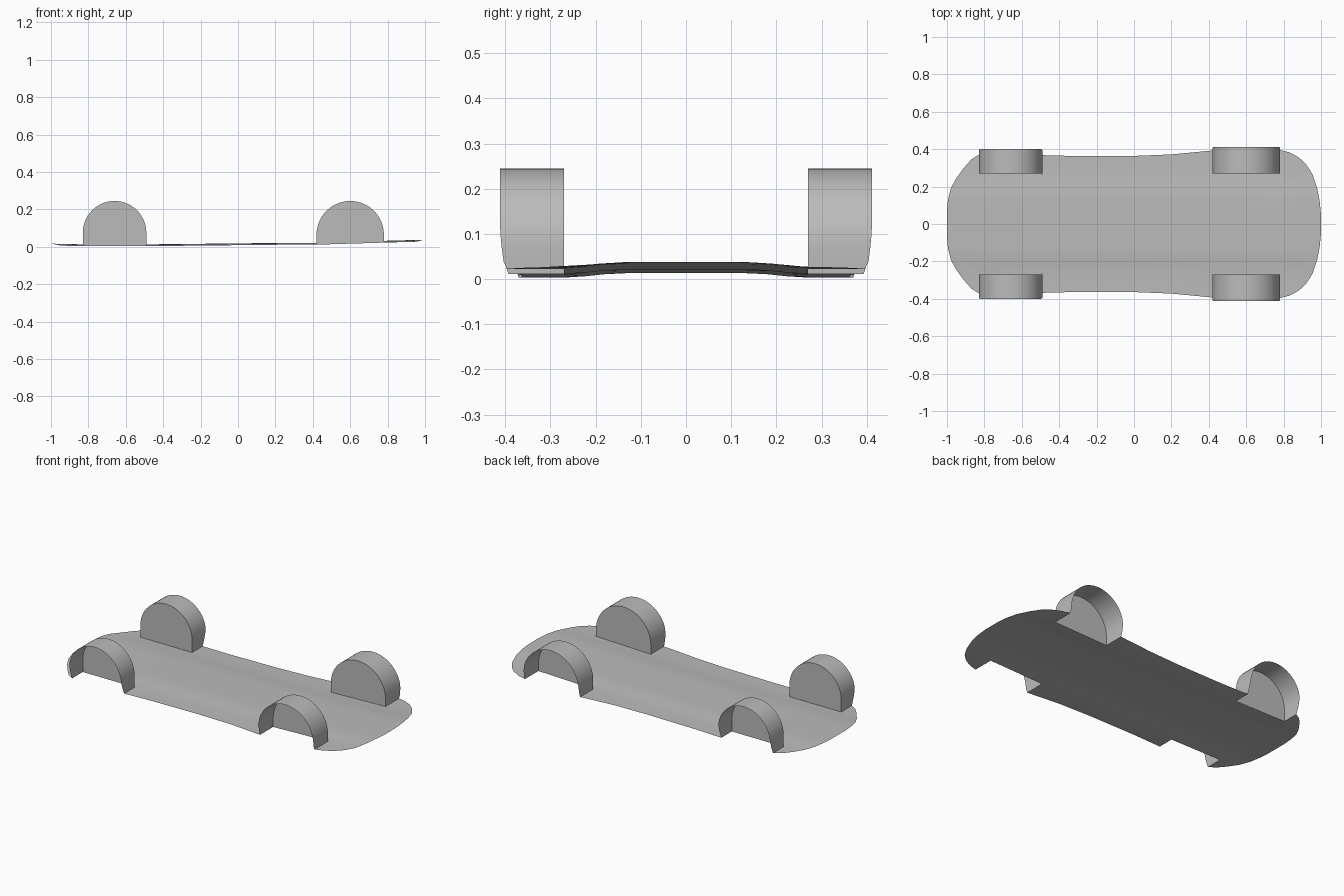
import bpy, bmesh, math

if "Cube" in bpy.data.objects:
    bpy.data.objects.remove(bpy.data.objects["Cube"], do_unlink=True)

grey = bpy.data.materials.new("plain grey")
grey.use_nodes = True
COLOUR = (0.5, 0.5, 0.5, 1)
grey.diffuse_color = COLOUR
grey.node_tree.nodes["Principled BSDF"].inputs["Base Color"].default_value = COLOUR

# Half width of the floor along its length, and its centre line height
OUTLINE = [(-1, .07), (-.995, .13), (-.98, .19), (-.95, .245), (-.91, .30), (-.87, .345),
           (-.83, .37), (-.49, .368), (-.3, .363), (0, .364), (.2, .372), (.42, .393),
           (.78, .396), (.83, .383), (.88, .357), (.92, .32), (.955, .265), (.98, .19),
           (.993, .12), (1, .05)]
HEIGHT = [(-1, .017), (-.83, .013), (-.49, .013), (.25, .021), (.42, .021), (.78, .032), (1, .038)]
WELLS = {"rear": (-.83, -.49, .400), "front": (.42, .78, .412)}
INNER = .27
TOP = .245


def sample(table, x):
    for (x0, v0), (x1, v1) in zip(table, table[1:]):
        if x <= x1:
            return v0 + (v1 - v0) * (x - x0) / (x1 - x0)
    return table[-1][1]


def floor_z(x, y):
    t = min(max((abs(y) - .14) / (INNER - .14), 0), 1)
    return sample(HEIGHT, x) - .0095 * t * t * (3 - 2 * t)


def finish(bm, name):
    mesh = bpy.data.meshes.new(name)
    bm.to_mesh(mesh)
    bm.free()
    obj = bpy.data.objects.new(name, mesh)
    bpy.context.collection.objects.link(obj)
    mesh.materials.append(grey)
    bpy.ops.object.select_all(action="DESELECT")
    obj.select_set(True)
    bpy.context.view_layer.objects.active = obj
    bpy.ops.object.shade_smooth_by_angle(angle=math.radians(35))
    return obj


# Floor pan: a crowned sheet with four notches for the wheels
def build_floor():
    bm = bmesh.new()
    stations = sorted({x for x, _ in OUTLINE + HEIGHT})
    rows = []
    for x in stations:
        w = sample(OUTLINE, x)
        inner = min(INNER, .73 * w)
        ys = [-w] + [inner * i / 6 for i in range(-6, 7)] + [w]
        rows.append([bm.verts.new((x, y, floor_z(x, y))) for y in ys])
    for x, a, b in zip(stations, rows, rows[1:]):
        notched = any(x0 <= x < x1 for x0, x1, _ in WELLS.values())
        for j in range(len(a) - 1):
            if not (notched and j in (0, len(a) - 2)):
                bm.faces.new((a[j], b[j], b[j + 1], a[j + 1]))
    finish(bm, "floor_pan")


# Wheel well: arched sheet open to the outside, closed by an inner wall
def build_well(name, x0, x1, reach, side):
    bm = bmesh.new()
    mid, r = (x0 + x1) / 2, (x1 - x0) / 2
    spring = TOP - r
    steps = 28
    profile = [(x0, None), (x0, spring * .6)]
    for i in range(steps + 1):
        a = math.pi * (1 - i / steps)
        profile.append((mid + r * math.cos(a), spring + r * math.sin(a)))
    profile += [(x1, spring * .6), (x1, None)]
    inner, outer = [], []
    for x, z in profile:
        edge = sample(OUTLINE, x)
        if z is not None:
            t = min(z / .14, 1)
            edge += (reach - edge) * (1 - (1 - t) ** 2)
        for ring, y in ((inner, INNER), (outer, edge)):
            ring.append(bm.verts.new((x, side * y, floor_z(x, y) if z is None else z)))
    for i in range(len(profile) - 1):
        bm.faces.new((inner[i], inner[i + 1], outer[i + 1], outer[i]))
    bm.faces.new(inner)
    bmesh.ops.recalc_face_normals(bm, faces=bm.faces)
    finish(bm, name)


build_floor()
for end, (x0, x1, reach) in WELLS.items():
    for side_name, side in (("left", 1), ("right", -1)):
        build_well(f"{end}_{side_name}_wheel_well", x0, x1, reach, side)
